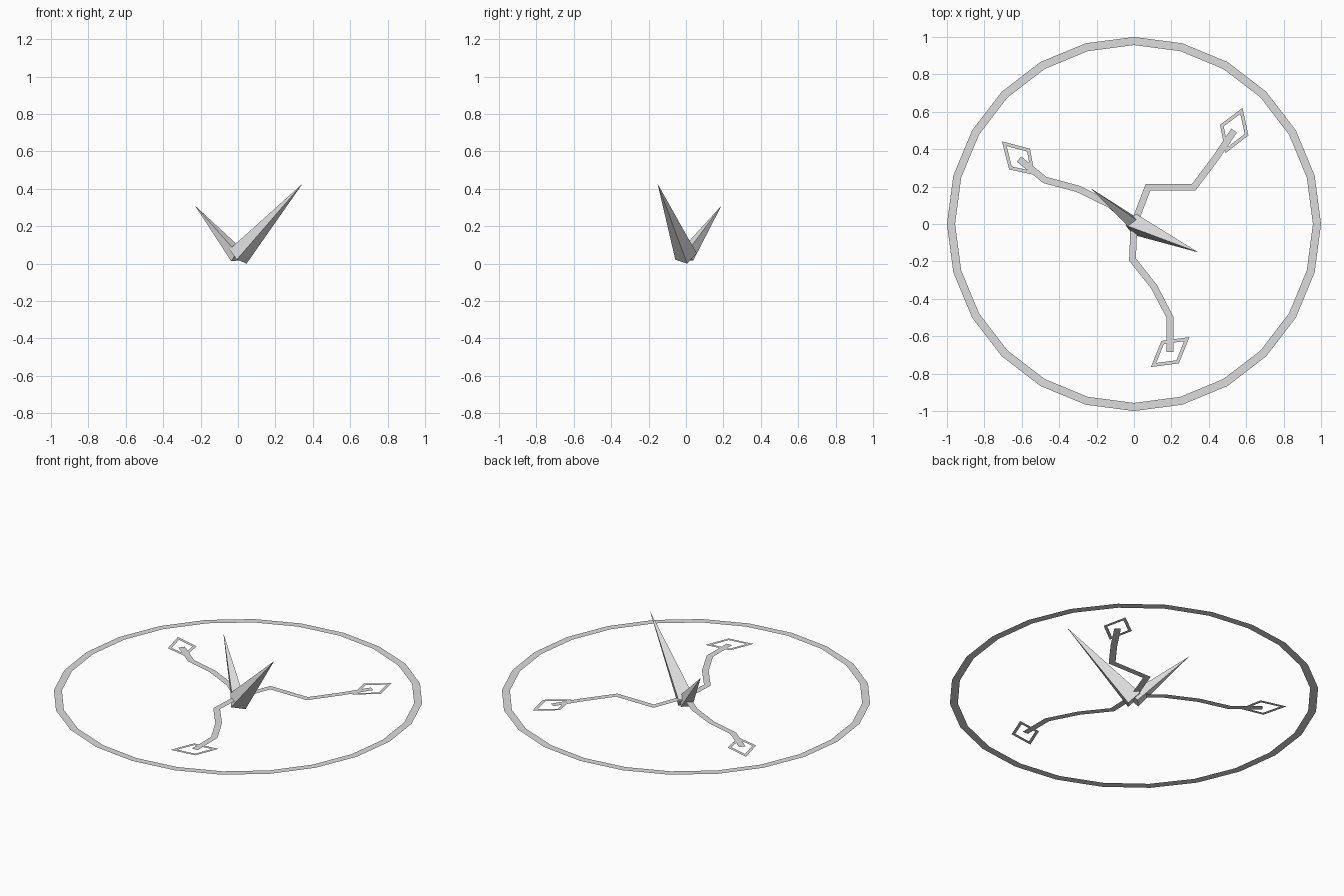
import bpy
import bmesh
import math
from mathutils import Vector

cube = bpy.data.objects.get("Cube")
if cube:
    bpy.data.objects.remove(cube, do_unlink=True)

LEVEL = 0.063     # height of all the flat parts

grey = bpy.data.materials.new("plain grey")
grey.use_nodes = True
colour = (0.72, 0.72, 0.72, 1)
grey.diffuse_color = colour
grey.node_tree.nodes["Principled BSDF"].inputs["Base Color"].default_value = colour


def add_object(name, bm):
    mesh = bpy.data.meshes.new(name)
    bm.to_mesh(mesh)
    bm.free()
    mesh.materials.append(grey)
    obj = bpy.data.objects.new(name, mesh)
    bpy.context.collection.objects.link(obj)
    return obj


def ribbon(name, path, right, left, closed=False):
    """Flat mitred strip along a path, between two sideways offsets."""
    pts = [Vector(p) for p in path]
    n = len(pts)
    bm = bmesh.new()
    rows = []
    for i, p in enumerate(pts):
        before = p - pts[i - 1] if closed or i > 0 else pts[1] - p
        after = pts[(i + 1) % n] - p if closed or i < n - 1 else before
        na, nb = (Vector((-d.y, d.x)).normalized() for d in (before, after))
        mitre = (na + nb) / (1 + na.dot(nb))
        rows.append([bm.verts.new((*(p + mitre * o), LEVEL)) for o in (right, left)])
    for i in range(n if closed else n - 1):
        a, b = rows[i], rows[(i + 1) % n]
        bm.faces.new((a[0], b[0], b[1], a[1]))
    add_object(name, bm)


def spike(name, base, tip, radius):
    """Four-sided pyramid tilted straight over from upright towards its tip."""
    base, tip = Vector(base), Vector(tip)
    axis = tip - base
    bm = bmesh.new()
    bmesh.ops.create_cone(bm, cap_ends=True, segments=4, radius1=radius,
                          radius2=0, depth=axis.length)
    bmesh.ops.remove_doubles(bm, verts=bm.verts, dist=0.0001)
    obj = add_object(name, bm)
    obj.rotation_mode = 'QUATERNION'
    obj.rotation_quaternion = Vector((0, 0, 1)).rotation_difference(axis)
    obj.location = (base + tip) / 2


# Outer ring
circle = [(math.cos(i * math.tau / 24), math.sin(i * math.tau / 24)) for i in range(24)]
ribbon("outer_ring", circle, 0, 0.043, closed=True)

# Bent branches, each ending in a diamond frame
branches = {
    "left": ([(0, 0), (0.075, 0.197), (0.32, 0.197), (0.435, 0.35), (0.535, 0.5)],
             [(0.58, 0.62), (0.46, 0.53), (0.49, 0.38), (0.612, 0.474)]),
    "right": ([(0, 0), (-0.13, 0.105), (-0.3, 0.188), (-0.476, 0.235), (-0.615, 0.347)],
              [(-0.706, 0.442), (-0.668, 0.292), (-0.53, 0.262), (-0.556, 0.402)]),
    "front": ([(0, 0), (-0.008, -0.19), (0.107, -0.335), (0.193, -0.5), (0.193, -0.685)],
              [(0.09, -0.765), (0.24, -0.745), (0.296, -0.605), (0.147, -0.625)]),
}
for side, (path, diamond) in branches.items():
    ribbon(side + "_branch", path, -0.018, 0.018)
    ribbon(side + "_diamond", diamond, 0, 0.018, closed=True)

# Leaning central spikes
spike("large_spike", (0, 0, 0.038), (0.345, -0.152, 0.427), 0.06)
spike("small_spike", (0, 0, 0.038), (-0.23, 0.19, 0.31), 0.045)
